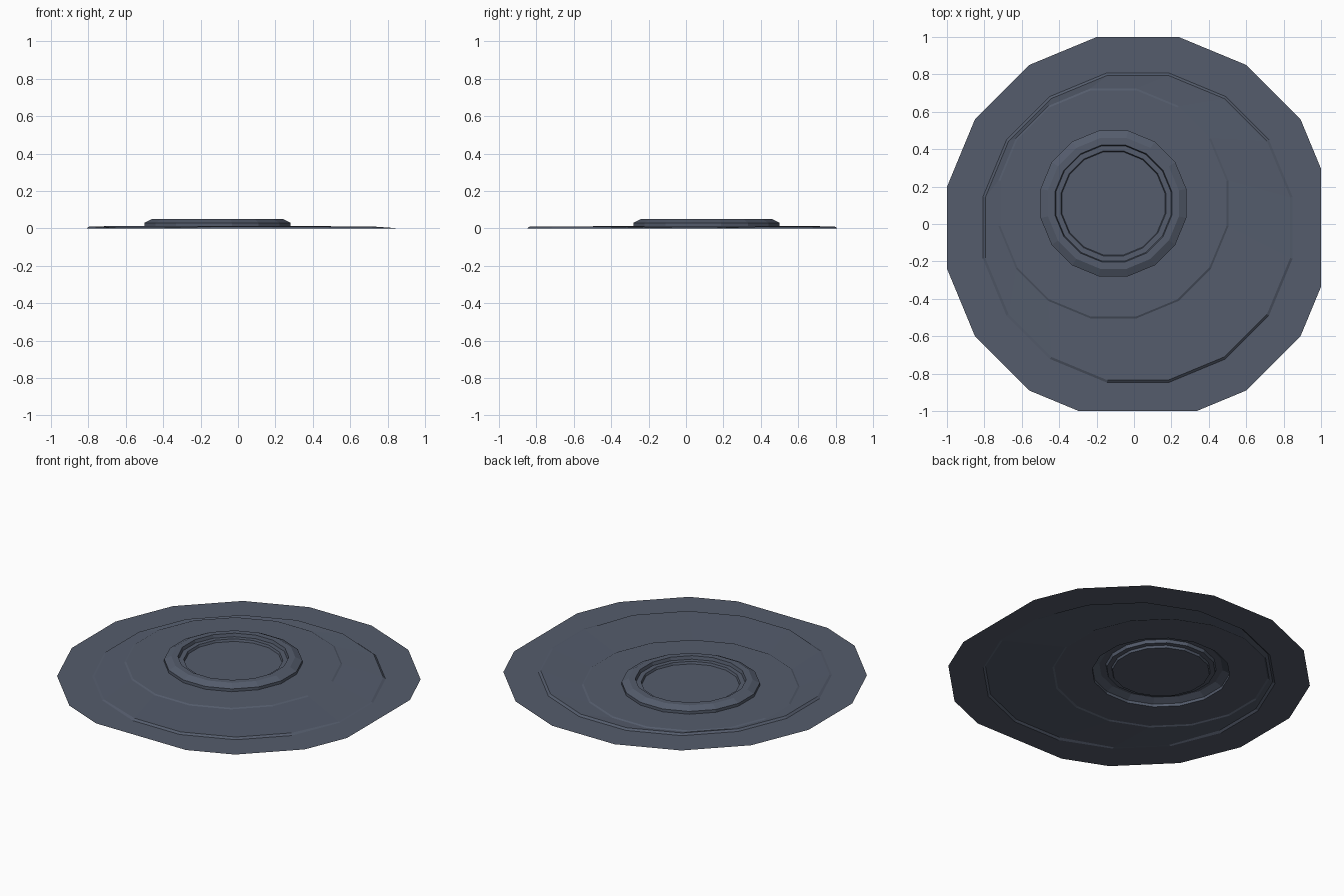
import bpy, bmesh, math

if "Cube" in bpy.data.objects:
    bpy.data.objects.remove(bpy.data.objects["Cube"])

SIDES = 16
OUTER_C = (0.02, -0.02)     # centre of the wide skirt
INNER_C = (-0.11, 0.11)     # centre of the raised collar
FLAT = math.cos(math.pi / SIDES)

mat = bpy.data.materials.new("slate_grey")
mat.diffuse_color = (0.089, 0.107, 0.150, 1)
mat.use_nodes = True
mat.node_tree.nodes["Principled BSDF"].inputs["Base Color"].default_value = mat.diffuse_color


def ring(bm, centre, apothem, z, low=()):
    """One 16-sided loop with flats facing the axes; 'low' corners sink."""
    r = apothem / FLAT
    verts = []
    for k in range(SIDES):
        a = math.pi * (2 * k + 1) / SIDES
        verts.append(bm.verts.new((centre[0] + r * math.cos(a),
                                   centre[1] + r * math.sin(a),
                                   0.002 if k in low else z)))
    return verts


def sheet(name, loops, cap=False, clip=False):
    """Open sheet lofted through concentric loops, outside to inside."""
    bm = bmesh.new()
    rings = [ring(bm, *l) for l in loops]
    for a, b in zip(rings, rings[1:]):
        for k in range(SIDES):
            n = (k + 1) % SIDES
            bm.faces.new((a[k], a[n], b[n], b[k]))
    if cap:
        bm.faces.new(rings[-1])
    if clip:
        for d in ((1, 0, 0), (-1, 0, 0), (0, 1, 0), (0, -1, 0)):
            bmesh.ops.bisect_plane(bm, geom=bm.verts[:] + bm.edges[:] + bm.faces[:],
                                   plane_co=d, plane_no=d, clear_outer=True)
    me = bpy.data.meshes.new(name)
    bm.to_mesh(me)
    bm.free()
    me.materials.append(mat)
    ob = bpy.data.objects.new(name, me)
    bpy.context.collection.objects.link(ob)
    return ob


# Flat skirt, trimmed square, stepping up to an uneven plate
sheet("ground_skirt", [
    (OUTER_C, 1.026, 0.0),
    (OUTER_C, 0.828, 0.0),
    (OUTER_C, 0.815, 0.011, (0, 9, 10, 15)),
    (INNER_C, 0.615, 0.007),
    (INNER_C, 0.605, 0.012),
    (INNER_C, 0.39, 0.012),
], clip=True)

# Raised collar with sloped shoulder, ledge and sunken floor
sheet("raised_collar", [
    (INNER_C, 0.39, 0.012),
    (INNER_C, 0.39, 0.03),
    (INNER_C, 0.35, 0.05),
    (INNER_C, 0.313, 0.05),
    (INNER_C, 0.308, 0.03),
    (INNER_C, 0.28, 0.03),
    (INNER_C, 0.275, 0.016),
], cap=True)
